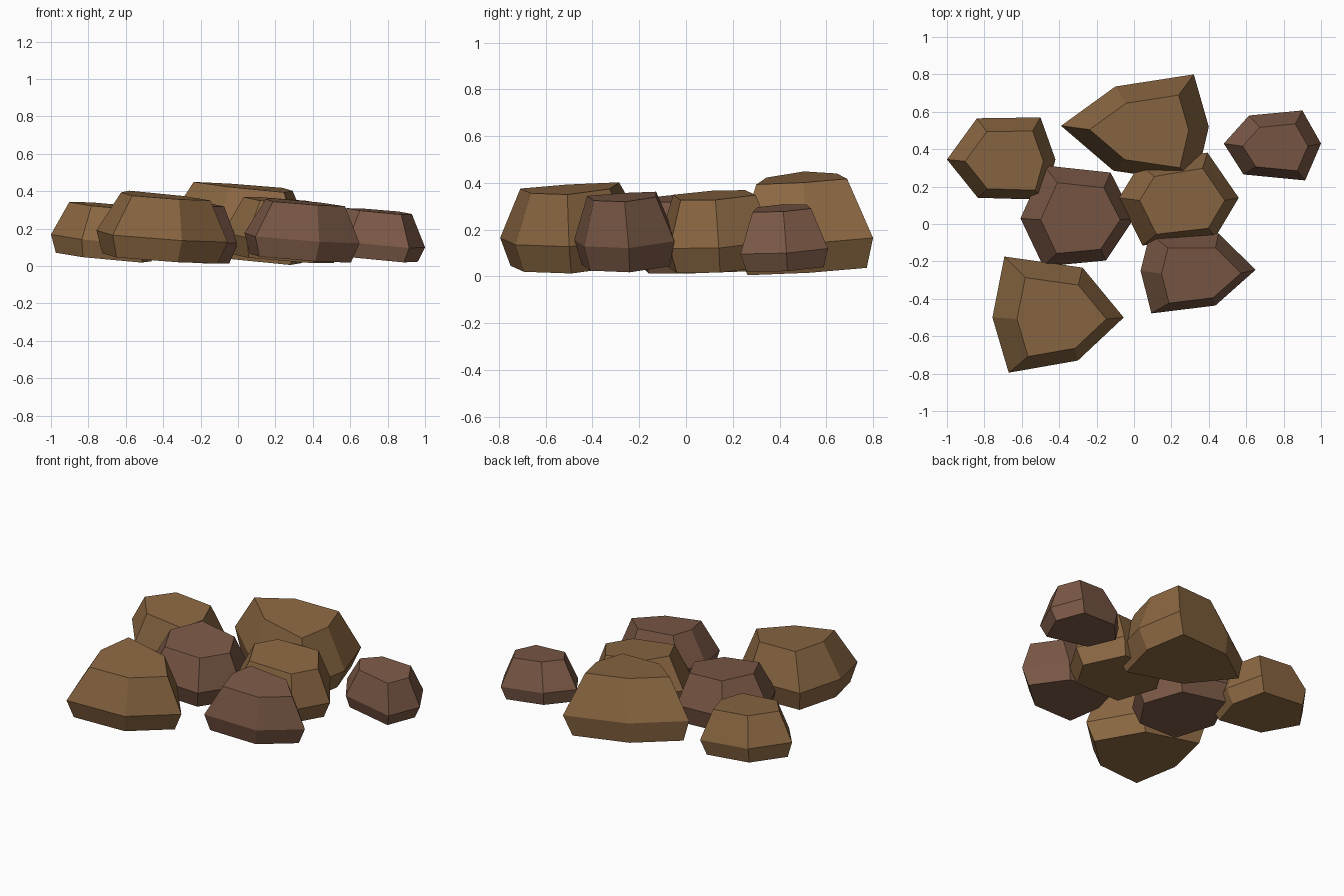
import bpy, bmesh
from mathutils import Vector

if "Cube" in bpy.data.objects:
    bpy.data.objects.remove(bpy.data.objects["Cube"])

SLOPE_X, SLOPE_Y = -0.09, 0.06      # shared slight tilt of every stone


def material(name, rgb):
    m = bpy.data.materials.new(name)
    m.diffuse_color = (*rgb, 1)
    m.use_nodes = True
    m.node_tree.nodes["Principled BSDF"].inputs["Base Color"].default_value = m.diffuse_color
    return m


TAN = material("tan_stone", (0.26, 0.138, 0.055))
BROWN = material("brown_stone", (0.20, 0.10, 0.062))


def stone(name, mat, outline, low, mid, top, top_scale=0.69, low_scale=0.88):
    """Six-sided boulder: narrow base, wide belt, inset flat cap, all tilted."""
    xs, ys = zip(*outline)
    cx, cy = (min(xs) + max(xs)) / 2, (min(ys) + max(ys)) / 2
    bm = bmesh.new()
    rings = []
    for z, s in ((low, low_scale), (mid, 1.0), (top, top_scale)):
        # tilted axis shifts each ring sideways
        ox, oy = -SLOPE_X * (z - mid), -SLOPE_Y * (z - mid)
        ring = []
        for x, y in outline:
            dx, dy = (x - cx) * s + ox, (y - cy) * s + oy
            ring.append(bm.verts.new(
                Vector((cx + dx, cy + dy, z + SLOPE_X * dx + SLOPE_Y * dy))))
        rings.append(ring)
    n = len(outline)
    for a, b in zip(rings, rings[1:]):
        for i in range(n):
            j = (i + 1) % n
            bm.faces.new((a[i], a[j], b[j], b[i]))
    bm.faces.new(rings[0][::-1])
    bm.faces.new(rings[-1])
    bmesh.ops.recalc_face_normals(bm, faces=bm.faces)
    me = bpy.data.meshes.new(name)
    bm.to_mesh(me)
    bm.free()
    me.materials.append(mat)
    ob = bpy.data.objects.new(name, me)
    bpy.context.collection.objects.link(ob)


# Back row
stone("back_left_stone", TAN,
      [(-1.0, .345), (-.835, .14), (-.48, .13), (-.42, .345), (-.50, .57), (-.84, .565)],
      .047, .143, .325, .72)
stone("back_large_stone", TAN,
      [(-.39, .525), (-.11, .285), (.33, .22), (.40, .52), (.32, .80), (-.10, .735)],
      .045, .176, .428, .67)
stone("back_right_stone", BROWN,
      [(.48, .43), (.585, .265), (.915, .233), (1.0, .43), (.90, .607), (.615, .58)],
      .042, .123, .295, .67)

# Middle pair
stone("middle_left_stone", BROWN,
      [(-.607, .03), (-.485, -.227), (-.15, -.195), (0, .03), (-.125, .275), (-.48, .313)],
      .037, .15, .34, .70)
stone("middle_right_stone", TAN,
      [(-.08, .14), (.045, -.115), (.435, -.07), (.56, .14), (.393, .382), (.03, .32)],
      .04, .15, .35, .71)

# Front pair
stone("front_left_stone", TAN,
      [(-.757, -.50), (-.67, -.795), (-.30, -.73), (-.055, -.50), (-.275, -.233), (-.693, -.174)],
      .04, .16, .375, .68)
stone("front_right_stone", BROWN,
      [(.035, -.25), (.093, -.478), (.435, -.436), (.65, -.245), (.452, -.05), (.085, -.05)],
      .04, .148, .34, .69)
